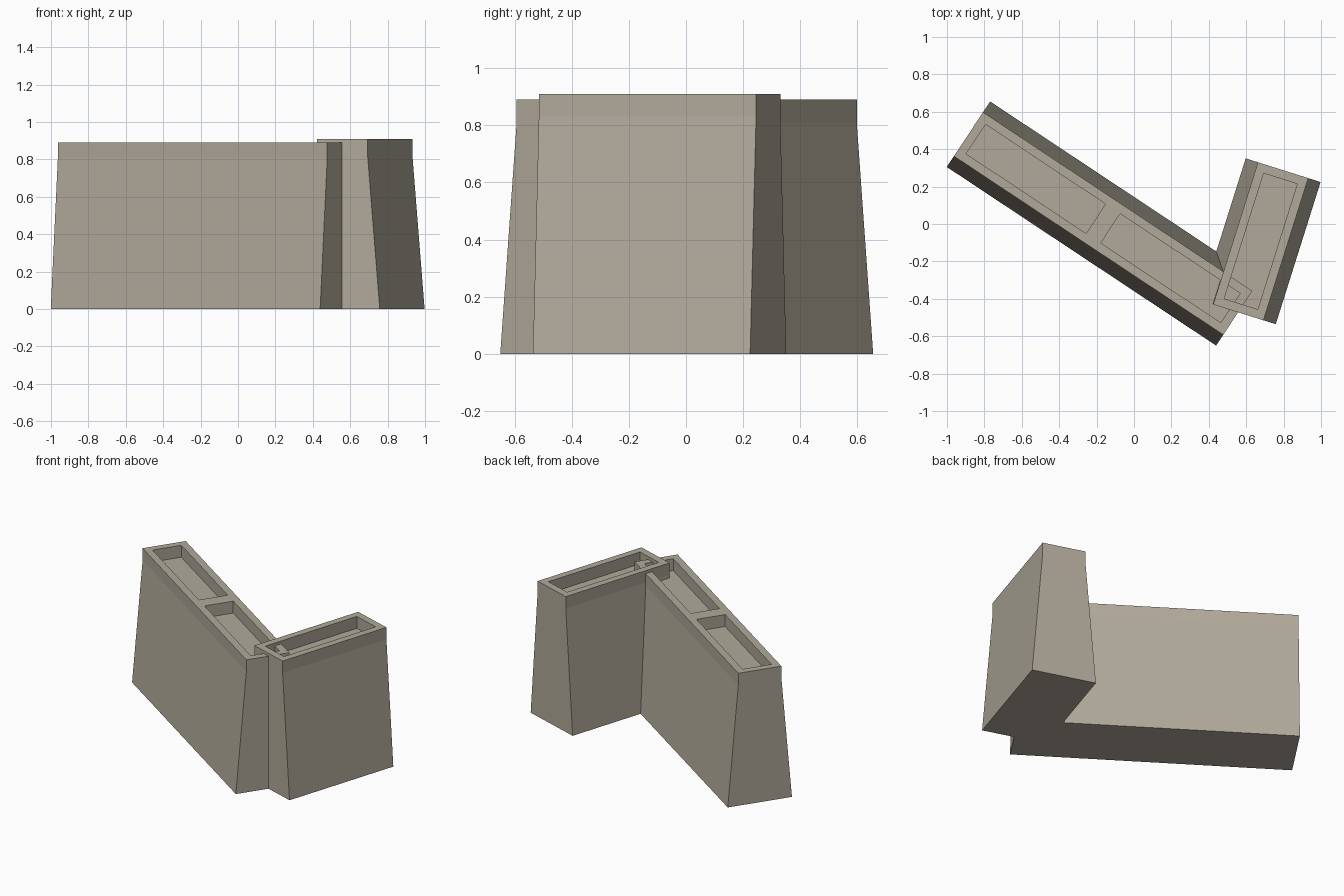
import bpy, bmesh, math
from mathutils import Vector, Matrix

cube = bpy.data.objects.get("Cube")
if cube:
    bpy.data.objects.remove(cube, do_unlink=True)

# Single stone colour
stone = bpy.data.materials.new("warm_grey_stone")
stone.use_nodes = True
colour = (0.44, 0.40, 0.325, 1)
stone.diffuse_color = colour
stone.node_tree.nodes["Principled BSDF"].inputs["Base Color"].default_value = colour

BASE_W, TOP_W = 0.42, 0.282   # wall width at the ground and at the parapet
RIM, DEPTH = 0.047, 0.08      # parapet thickness and height


def wall_block(name, centre, angle, length, height):
    """Battered wall with an upright parapet around a sunken walkway."""
    floor = height - DEPTH
    # length, width and height of each ring, from the ground up and into the walkway
    rings = [
        (length, BASE_W, 0),
        (length, TOP_W, floor),
        (length, TOP_W, height),
        (length - 2 * RIM, TOP_W - 2 * RIM, height),
        (length - 2 * RIM, TOP_W - 2 * RIM, floor),
    ]
    bm = bmesh.new()
    loops = [[bm.verts.new((sx * l / 2, sy * w / 2, z))
              for sx, sy in ((-1, -1), (1, -1), (1, 1), (-1, 1))]
             for l, w, z in rings]
    for low, high in zip(loops, loops[1:]):
        for i in range(4):
            j = (i + 1) % 4
            bm.faces.new((low[i], low[j], high[j], high[i]))
    bm.faces.new(reversed(loops[0]))
    bm.faces.new(loops[-1])
    bmesh.ops.recalc_face_normals(bm, faces=bm.faces)
    mesh = bpy.data.meshes.new(name)
    bm.to_mesh(mesh)
    bm.free()
    mesh.materials.append(stone)
    obj = bpy.data.objects.new(name, mesh)
    obj.location = centre
    obj.rotation_euler.z = angle
    bpy.context.collection.objects.link(obj)
    return obj


# Long wall: two equal blocks end to end
angle = math.radians(-33.55)
block = 0.864
middle = Vector((-0.165, 0.0025, 0))
along = Matrix.Rotation(angle, 3, "Z") @ Vector((block / 2, 0, 0))
for side, label in ((-1, "outer"), (1, "inner")):
    wall_block("long_wall_" + label, middle + along * side, angle, block, 0.89)

# Short return wall, slightly taller, crossing the end of the long wall
wall_block("return_wall", (0.6775, -0.0925, 0), math.radians(72.5), 0.797, 0.91)
